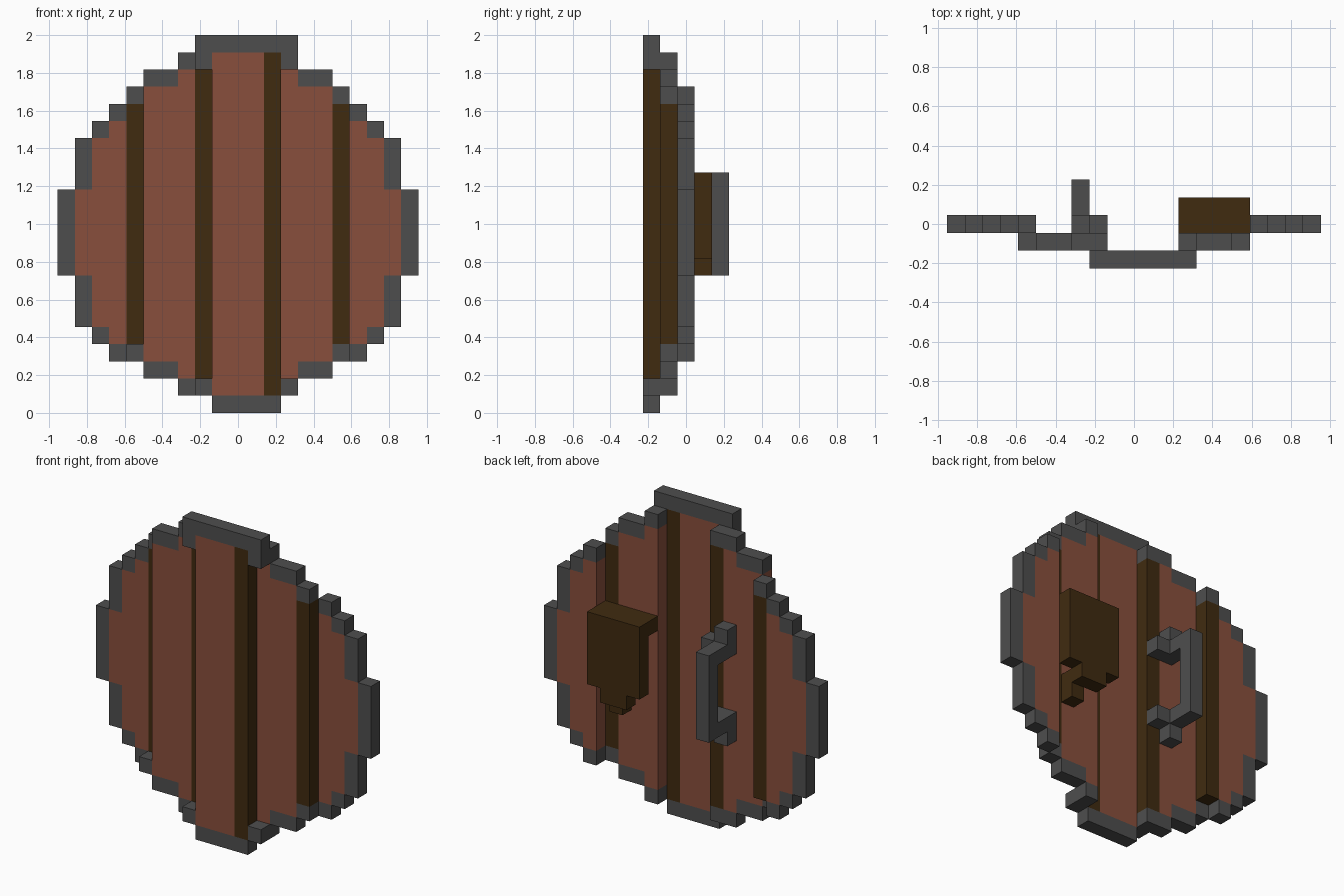
import bpy
import bmesh

cube = bpy.data.objects.get("Cube")
if cube:
    bpy.data.objects.remove(cube, do_unlink=True)

U = 2 / 22  # size of one block


def material(name, rgb):
    m = bpy.data.materials.new(name)
    m.use_nodes = True
    m.diffuse_color = (*rgb, 1)
    bsdf = m.node_tree.nodes["Principled BSDF"]
    bsdf.inputs["Base Color"].default_value = (*rgb, 1)
    bsdf.inputs["Roughness"].default_value = 0.9
    return m


IRON = material("iron grey", (0.076, 0.076, 0.076))
WOOD = material("red brown wood", (0.25, 0.078, 0.045))
DARK = material("dark brown", (0.051, 0.024, 0.0052))


def build(name, mat, boxes):
    """Each box is (column from, to, layer from, to, height from, to) in blocks."""
    bm = bmesh.new()
    for x0, x1, y0, y1, z0, z1 in boxes:
        verts = bmesh.ops.create_cube(bm, size=1)["verts"]
        for v in verts:
            v.co.x = ((x1 if v.co.x > 0 else x0) - 10.5) * U
            v.co.y = ((y1 if v.co.y > 0 else y0) - 2.5) * U
            v.co.z = (z1 if v.co.z > 0 else z0) * U
    mesh = bpy.data.meshes.new(name)
    bm.to_mesh(mesh)
    bm.free()
    mesh.materials.append(mat)
    ob = bpy.data.objects.new(name, mesh)
    bpy.context.collection.objects.link(ob)
    return ob


def mirrored(boxes):
    return [(21 - b[1], 21 - b[0], *b[2:]) for b in boxes]


# Boards, stepping forward from the edges to the middle
outer = [(1, 2, 2, 3, 8, 13), (2, 3, 2, 3, 5, 16), (3, 4, 2, 3, 4, 17)]
inner = [(5, 7, 1, 2, 3, 19), (7, 8, 1, 2, 2, 20)]
build("right_outer_board", WOOD, outer)
build("left_outer_board", WOOD, mirrored(outer))
build("right_inner_board", WOOD, inner)
build("left_inner_board", WOOD, mirrored(inner))
build("middle_board", WOOD, [(9, 12, 0, 1, 1, 21)])

# Dark strips between the boards
build("right_outer_strip", DARK, [(4, 5, 2, 3, 4, 18)])
build("right_inner_strip", DARK, [(8, 9, 1, 2, 2, 20)])
build("left_inner_strip", DARK, [(12, 13, 0, 1, 1, 21)])
build("left_outer_strip", DARK, [(16, 17, 1, 2, 4, 18)])

# Stepped metal rim, shared by both sides
side = [(0, 1, 2, 3, 8, 13),
        (1, 2, 2, 3, 5, 8), (1, 2, 2, 3, 13, 16),
        (2, 3, 2, 3, 4, 5), (2, 3, 2, 3, 16, 17),
        (3, 4, 2, 3, 3, 4), (3, 4, 2, 3, 17, 18),
        (5, 7, 1, 2, 2, 3), (5, 7, 1, 2, 19, 20),
        (7, 8, 1, 2, 1, 2), (7, 8, 1, 2, 20, 21)]
build("right_rim", IRON, side + [(4, 5, 1, 2, 3, 4), (4, 5, 2, 3, 18, 19),
                                 (8, 9, 1, 2, 1, 2), (8, 9, 1, 2, 20, 21)])
build("left_rim", IRON, mirrored(side) + [(16, 17, 1, 2, 3, 4), (16, 17, 1, 2, 18, 19)])
build("top_rim", IRON, [(8, 14, 0, 1, 21, 22), (8, 9, 0, 1, 20, 21), (13, 14, 0, 1, 20, 21)])
build("bottom_rim", IRON, [(9, 13, 0, 1, 0, 1), (8, 9, 0, 1, 1, 2), (13, 14, 0, 1, 1, 2)])

# Grip on the back: upright bar, two arms and their mounts
build("handle_bar", IRON, [(7, 8, 4, 5, 8, 14)])
for name, z, mount in (("upper", 13, 13), ("lower", 8, 7)):
    build(name + "_handle_arm", IRON, [(7, 8, 3, 4, z, z + 1),
                                       (7, 8, 2, 3, mount, mount + 2),
                                       (8, 9, 2, 3, z, z + 1)])

# Arm strap on the back, tapering downwards
build("arm_strap", DARK, [(13, 17, 3, 4, 9, 14), (13, 17, 2, 3, 13, 14),
                          (14, 16, 3, 4, 8, 9), (15, 16, 2, 3, 7, 9)])
